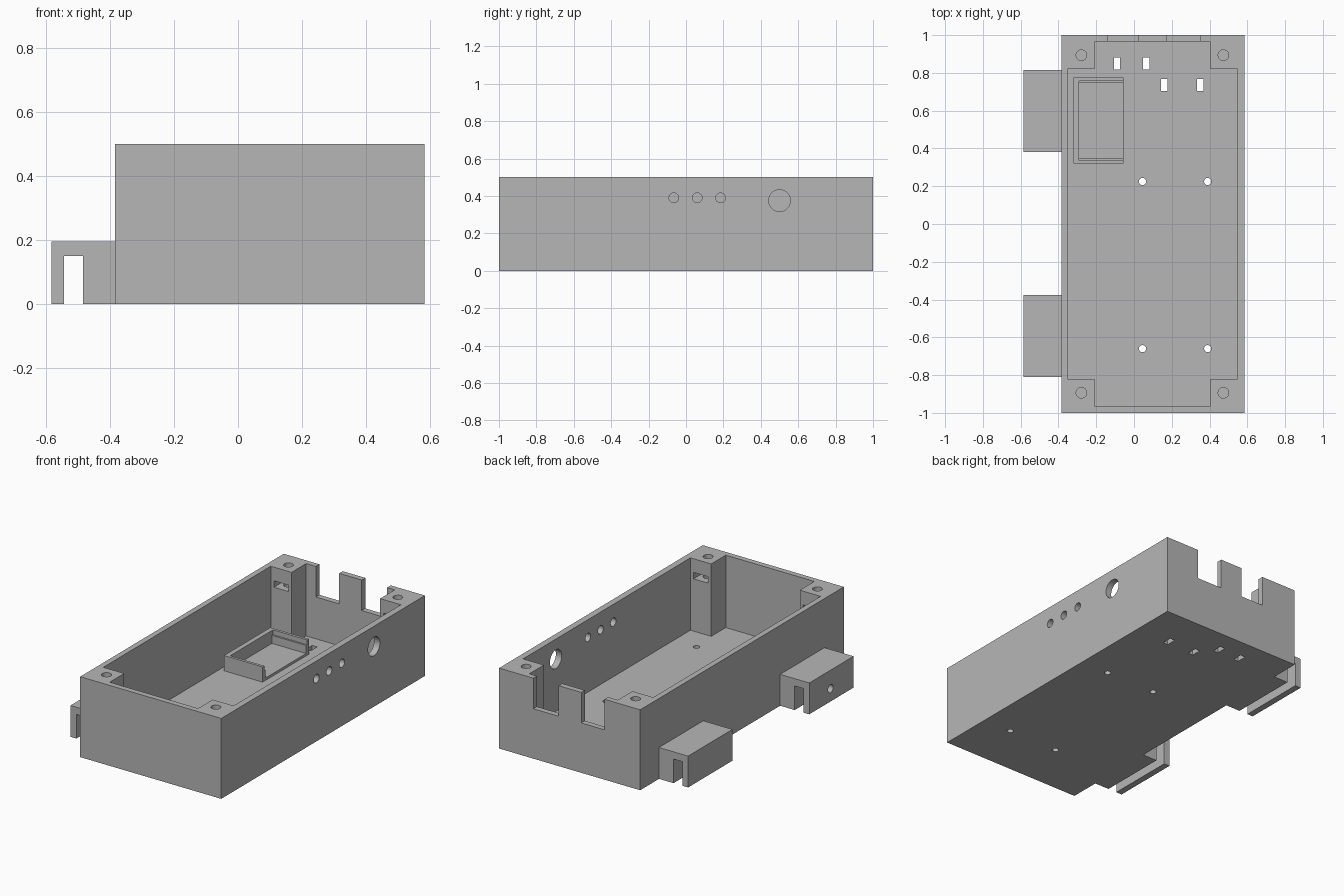
import bpy
import bmesh
from mathutils import Matrix, Vector

if "Cube" in bpy.data.objects:
    bpy.data.objects.remove(bpy.data.objects["Cube"])

grey = bpy.data.materials.new("plain grey")
grey.diffuse_color = (0.47, 0.47, 0.47, 1)
grey.use_nodes = True
grey.node_tree.nodes["Principled BSDF"].inputs["Base Color"].default_value = grey.diffuse_color


def make(name, bm):
    mesh = bpy.data.meshes.new(name)
    bm.to_mesh(mesh)
    bm.free()
    mesh.materials.append(grey)
    obj = bpy.data.objects.new(name, mesh)
    bpy.context.collection.objects.link(obj)
    return obj


def box(name, x0, x1, y0, y1, z0, z1):
    bm = bmesh.new()
    size = Matrix.Diagonal((x1 - x0, y1 - y0, z1 - z0, 1))
    centre = Matrix.Translation(((x0 + x1) / 2, (y0 + y1) / 2, (z0 + z1) / 2))
    bmesh.ops.create_cube(bm, size=1, matrix=centre @ size)
    return make(name, bm)


def rod(name, centre, radius, depth, axis="Z"):
    bm = bmesh.new()
    turn = Vector((0, 0, 1)).rotation_difference(
        Vector((axis == "X", axis == "Y", axis == "Z"))).to_matrix().to_4x4()
    bmesh.ops.create_cone(bm, cap_ends=True, segments=32, radius1=radius,
                          radius2=radius, depth=depth,
                          matrix=Matrix.Translation(centre) @ turn)
    return make(name, bm)


def cut(obj, cutters):
    """Subtract the cutters, bake the result and remove the cutters."""
    for c in cutters:
        c.hide_render = True
        mod = obj.modifiers.new("cut", 'BOOLEAN')
        mod.operation = 'DIFFERENCE'
        mod.solver = 'EXACT'
        mod.object = c
    bpy.context.view_layer.update()
    graph = bpy.context.evaluated_depsgraph_get()
    mesh = bpy.data.meshes.new_from_object(obj.evaluated_get(graph))
    obj.modifiers.clear()
    obj.data = mesh
    mesh.materials.clear()
    mesh.materials.append(grey)
    for c in cutters:
        bpy.data.objects.remove(c)


# Open enclosure shell
FLOOR, TOP = 0.05, 0.5
X0, X1, Y1 = -0.35, 0.545, 0.965
shell = box("enclosure", -0.385, 0.585, -1, 1, 0, TOP)
cutters = [box("cavity", X0, X1, -Y1, Y1, FLOOR, TOP + 0.1)]

# Cable notches in the back wall
for a, b in ((-0.14, 0.02), (0.175, 0.35)):
    cutters.append(box("notch", a, b, 0.9, 1.1, 0.31, TOP + 0.2))

# Round holes in the right wall
for y, z, r in ((-0.065, 0.39, 0.026), (0.06, 0.39, 0.026),
                (0.185, 0.39, 0.026), (0.5, 0.375, 0.058)):
    cutters.append(rod("wall_hole", (0.565, y, z), r, 0.12, "X"))

# Screw holes and tie slots in the floor
for x in (0.045, 0.39):
    for y in (0.225, -0.66):
        cutters.append(rod("floor_hole", (x, y, 0), 0.019, 0.2))
for x, y in ((-0.09, 0.85), (0.065, 0.85), (0.16, 0.735), (0.35, 0.735)):
    cutters.append(box("floor_slot", x - 0.017, x + 0.017,
                       y - 0.032, y + 0.032, -0.1, 0.1))
cut(shell, cutters)

# Corner posts with a blind screw hole and a nut slot facing inward
W = 0.143
for side, xa in (("left", X0), ("right", X1 - W)):
    for end, s in (("front", -1), ("back", 1)):
        ya, yb = sorted((s * Y1, s * (Y1 - W)))
        post = box(f"{end}_{side}_post", xa, xa + W, ya, yb, FLOOR, TOP)
        xc, yc = xa + W / 2, s * (Y1 - W / 2)
        na, nb = sorted((s * (Y1 - W - 0.05), s * (Y1 - 0.025)))
        cut(post, [rod("screw_hole", (xc, yc, 0.45), 0.028, 0.24),
                   box("nut_slot", xc - 0.05, xc + 0.05, na, nb, 0.375, 0.415)])

# Component tray, open on its right side, with a ledge along each end
TX0, TX1, TY0, TY1, TZ = -0.32, -0.055, 0.32, 0.775, 0.145
box("tray_base", TX0, TX1, TY0, TY1, FLOOR, 0.065)
box("tray_side_wall", TX0, -0.29, TY0, TY1, 0.065, TZ)
for end, y, s in (("front", TY0, 1), ("back", TY1, -1)):
    a, b = sorted((y, y + s * 0.017))
    box(f"tray_{end}_wall", -0.29, TX1, a, b, 0.065, TZ)
    a, b = sorted((y + s * 0.017, y + s * 0.028))
    box(f"tray_{end}_ledge", -0.29, TX1, a, b, 0.065, 0.115)

# Slotted mounting brackets on the left side
for name, ya, yb in (("front_bracket", -0.81, -0.375),
                     ("back_bracket", 0.38, 0.815)):
    bracket = box(name, -0.585, -0.385, ya, yb, 0, 0.195)
    tools = [box("rail_slot", -0.545, -0.485, ya - 0.1, yb + 0.1, -0.1, 0.15)]
    if name == "front_bracket":
        tools.append(rod("set_screw_hole", (-0.57, -0.585, 0.08), 0.025, 0.1, "X"))
    cut(bracket, tools)
